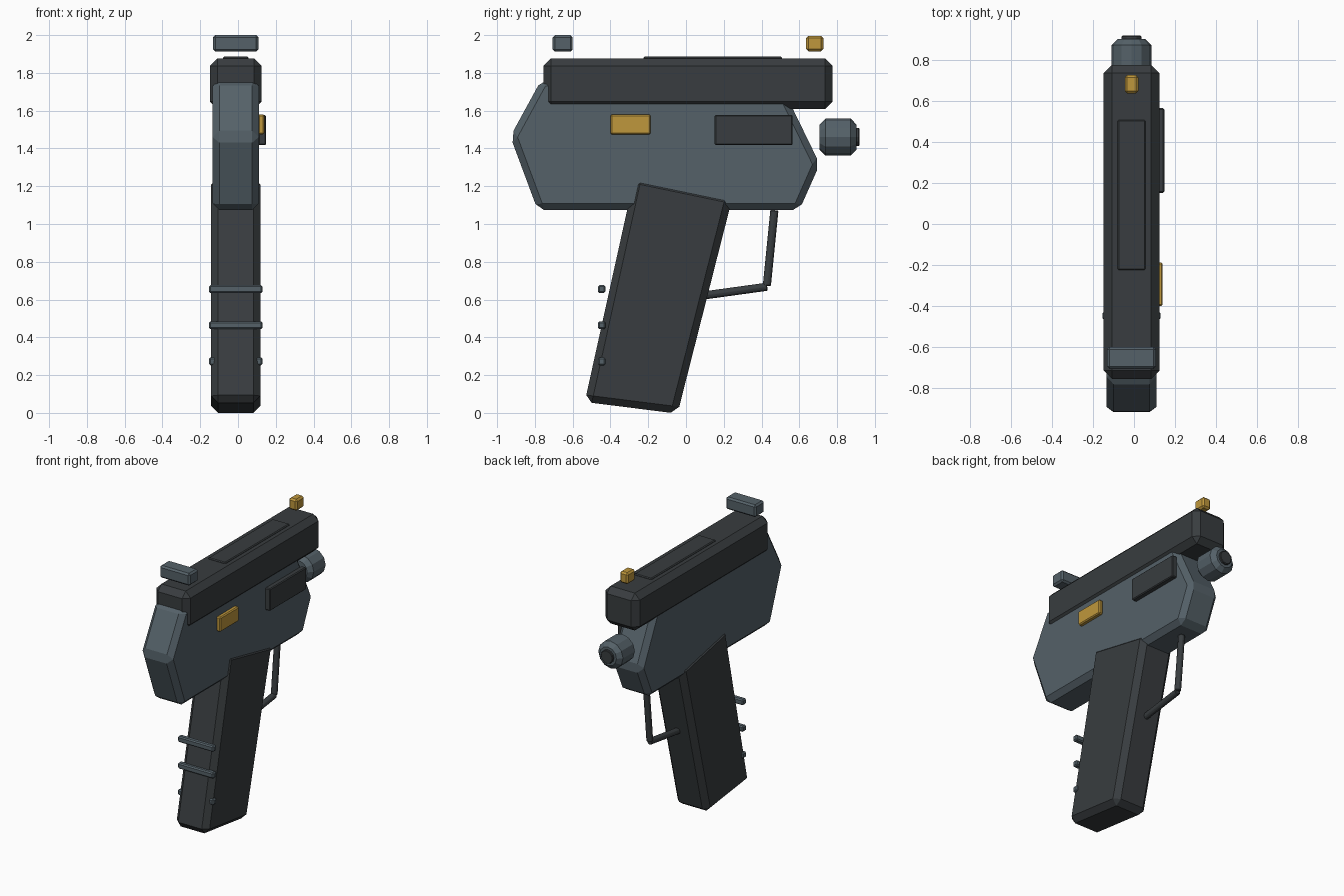
import bpy, bmesh
from mathutils import Vector

if "Cube" in bpy.data.objects:
    bpy.data.objects.remove(bpy.data.objects["Cube"])

CX = -0.012  # mid plane of the main parts


def material(name, rgb):
    m = bpy.data.materials.new(name)
    m.diffuse_color = (*rgb, 1)
    m.use_nodes = True
    m.node_tree.nodes["Principled BSDF"].inputs["Base Color"].default_value = m.diffuse_color
    return m


STEEL = material("blue_grey", (0.09, 0.12, 0.14))
DARK = material("charcoal", (0.04, 0.046, 0.05))
GOLD = material("gold", (0.52, 0.31, 0.045))


def finish(name, bm, mat, bevel):
    bmesh.ops.recalc_face_normals(bm, faces=bm.faces)
    me = bpy.data.meshes.new(name)
    bm.to_mesh(me)
    bm.free()
    ob = bpy.data.objects.new(name, me)
    bpy.context.collection.objects.link(ob)
    me.materials.append(mat)
    if bevel:
        mod = ob.modifiers.new("chamfer", 'BEVEL')
        mod.width = bevel
        mod.segments = 1
        mod.limit_method = 'ANGLE'
        mod.angle_limit = 0.6
    return ob


def box(name, x, y, z, mat, bevel):
    """Box from (min, max) pairs."""
    bm = bmesh.new()
    bmesh.ops.create_cube(bm, size=1)
    for v in bm.verts:
        v.co = [(a + b) / 2 + c * (b - a) for (a, b), c in zip((x, y, z), v.co)]
    return finish(name, bm, mat, bevel)


def plate(name, profile, half, mat, bevel):
    """Side profile (y, z) extruded across x."""
    bm = bmesh.new()
    f = bm.faces.new([bm.verts.new((CX - half, y, z)) for y, z in profile])
    r = bmesh.ops.extrude_face_region(bm, geom=[f])
    bmesh.ops.translate(bm, vec=(2 * half, 0, 0),
                        verts=[g for g in r["geom"] if isinstance(g, bmesh.types.BMVert)])
    return finish(name, bm, mat, bevel)


def rod(name, a, b, radius, sides, mat, bevel):
    """Cylinder between two (y, z) points on the mid plane."""
    a, b = Vector((CX, *a)), Vector((CX, *b))
    bm = bmesh.new()
    bmesh.ops.create_cone(bm, cap_ends=True, segments=sides, radius1=radius,
                          radius2=radius, depth=(b - a).length)
    q = Vector((0, 0, 1)).rotation_difference(b - a)
    for v in bm.verts:
        v.co = q @ v.co + (a + b) / 2
    return finish(name, bm, mat, bevel)


def mid(half):
    return (CX - half, CX + half)


# Main frame and raked grip
plate("frame", [(-0.93, 1.463), (-0.785, 1.073), (0.60, 1.073), (0.708, 1.317),
                (0.49, 1.765), (-0.765, 1.765)], 0.122, STEEL, 0.035)
plate("grip", [(-0.272, 1.253), (-0.536, 0.058), (-0.045, -0.004), (0.247, 1.145)],
      0.13, DARK, 0.037)

# Slide with raised top strip
box("slide", mid(0.136), (-0.755, 0.776), (1.608, 1.877), DARK, 0.04)
box("top_strip", mid(0.068), (-0.225, 0.508), (1.85, 1.886), DARK, 0.006)

# Muzzle and bore
rod("muzzle", (0.708, 1.46), (0.902, 1.46), 0.098, 12, STEEL, 0.03)
rod("bore", (0.88, 1.46), (0.918, 1.46), 0.048, 12, DARK, 0.004)

# Sights
box("rear_sight", mid(0.12), (-0.706, -0.6), (1.912, 2.0), STEEL, 0.012)
box("front_sight", mid(0.033), (0.636, 0.727), (1.914, 1.996), GOLD, 0.012)

# Right side panel and switch
box("side_panel", (0.108, 0.148), (0.152, 0.565), (1.417, 1.577), DARK, 0.006)
box("side_switch", (0.106, 0.14), (-0.4, -0.187), (1.475, 1.58), GOLD, 0.007)

# Trigger guard
rod("guard_front", (0.468, 1.073), (0.428, 0.672), 0.023, 10, DARK, 0.005)
rod("guard_bottom", (0.06, 0.617), (0.43, 0.668), 0.023, 10, DARK, 0.005)

# Grip ribs
for i in range(3):
    z = 0.655 - i * 0.191
    box(f"grip_rib_{i + 1}", mid(0.142), (-0.467, -0.427), (z - 0.021, z + 0.021), STEEL, 0.008)
